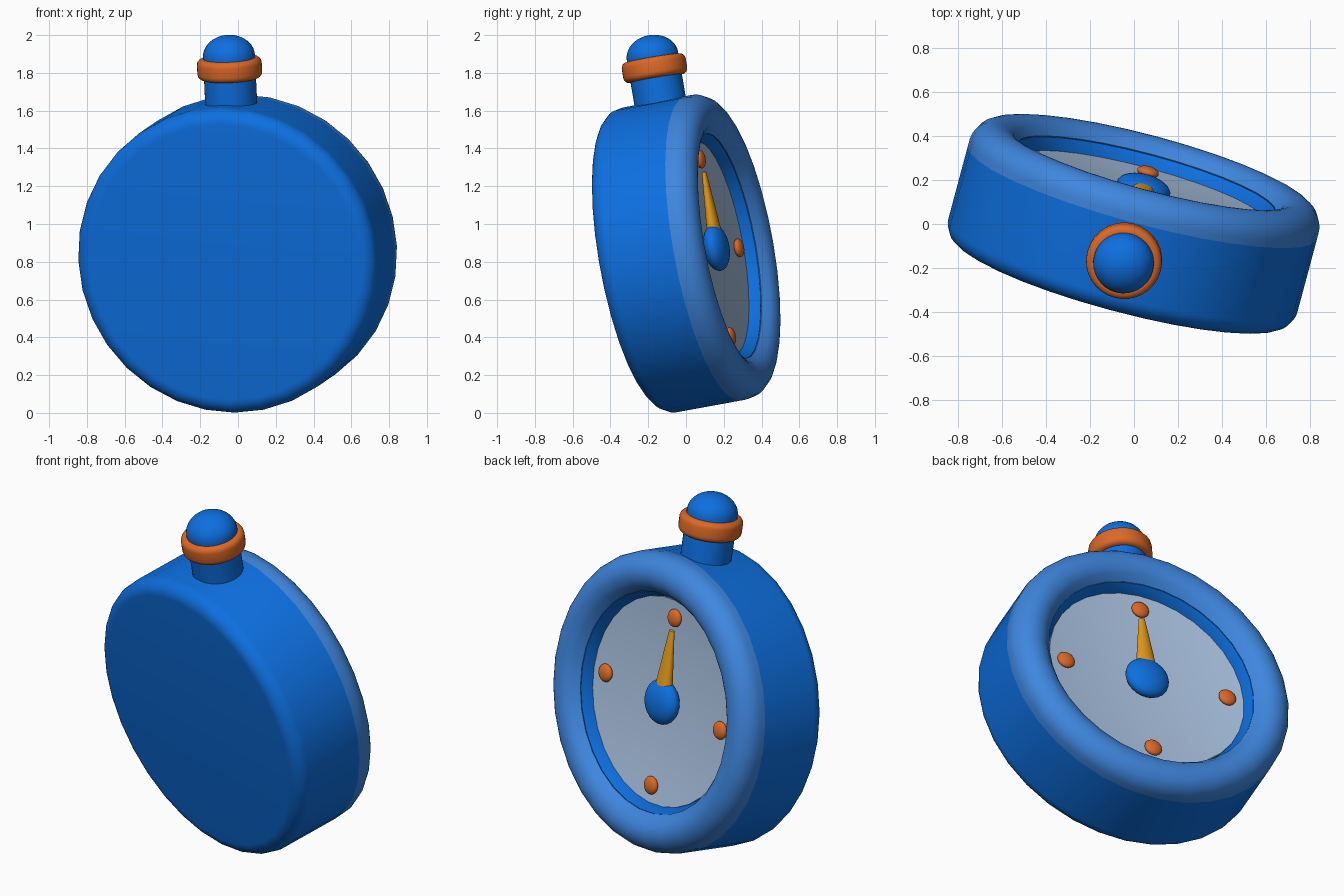
import bpy, bmesh, math
from mathutils import Matrix, Vector

if "Cube" in bpy.data.objects:
    bpy.data.objects.remove(bpy.data.objects["Cube"])


def material(name, colour):
    m = bpy.data.materials.new(name)
    m.use_nodes = True
    m.diffuse_color = (*colour, 1)
    m.node_tree.nodes["Principled BSDF"].inputs["Base Color"].default_value = (*colour, 1)
    return m


BLUE = material("blue", (0.004, 0.16, 0.75))
RIM_BLUE = material("rim blue", (0.05, 0.24, 0.74))
PALE = material("pale blue grey", (0.40, 0.54, 0.75))
ORANGE = material("orange", (0.72, 0.14, 0.02))
YELLOW = material("amber", (0.75, 0.31, 0.01))

# Whole model leans back and is turned; FACE maps a lathe axis to the dial direction
TILT = (Matrix.Translation((0, 0, 0.845)) @ Matrix.Rotation(math.radians(-15), 4, "Z")
        @ Matrix.Rotation(math.radians(10), 4, "X"))
FACE = Matrix.Rotation(math.radians(-90), 4, "X")


def finish(name, bm, mat, local, angle=30):
    bmesh.ops.remove_doubles(bm, verts=bm.verts, dist=0.0001)
    bmesh.ops.recalc_face_normals(bm, faces=bm.faces)
    bm.transform(TILT @ local)
    mesh = bpy.data.meshes.new(name)
    bm.to_mesh(mesh)
    bm.free()
    mesh.materials.append(mat)
    obj = bpy.data.objects.new(name, mesh)
    bpy.context.collection.objects.link(obj)
    bpy.ops.object.select_all(action="DESELECT")
    obj.select_set(True)
    bpy.context.view_layer.objects.active = obj
    bpy.ops.object.shade_smooth_by_angle(angle=math.radians(angle))


def lathe(name, profile, mat, local, angle=30, closed=False):
    """Turn a (radius, height) profile around the local z axis."""
    bm = bmesh.new()
    vs = [bm.verts.new((r, 0, h)) for r, h in profile]
    pairs = list(zip(vs, vs[1:])) + ([(vs[-1], vs[0])] if closed else [])
    edges = [bm.edges.new(p) for p in pairs]
    bmesh.ops.spin(bm, geom=vs + edges, cent=(0, 0, 0), axis=(0, 0, 1),
                   angle=math.tau, steps=32, use_merge=True)
    finish(name, bm, mat, local, angle)


def arc(r, h, rx, rz, start, end, steps):
    angles = [math.radians(start + (end - start) * i / steps) for i in range(steps + 1)]
    return [(r + rx * math.cos(a), h + rz * math.sin(a)) for a in angles]


def ellipsoid(name, centre, radius, thickness, mat):
    bm = bmesh.new()
    bmesh.ops.create_uvsphere(bm, u_segments=24, v_segments=16, radius=radius)
    finish(name, bm, mat, Matrix.Translation(centre) @ FACE
           @ Matrix.Diagonal((1, 1, thickness / radius, 1)))


# Case: rounded back, straight side, recessed front
lathe("case", [(0, -0.28)] + arc(0.74, -0.2, 0.08, 0.08, -90, 0, 8)
      + [(0.82, 0.15), (0.75, 0.2), (0.605, 0.22), (0.57, 0.15), (0.57, 0.09), (0, 0.09)],
      BLUE, FACE)

# Rim: rounded ring with an inner chamfer
lathe("rim", [(0.82, 0.15)] + arc(0.71, 0.18, 0.11, 0.11, 0, 120, 12)
      + [(0.638, 0.264), (0.605, 0.225), (0.63, 0.19), (0.78, 0.15)],
      RIM_BLUE, FACE, angle=18, closed=True)

# Dial: shallow bowl
dial = [(0.573 * i / 8, 0.125 + 0.04 * (i / 8) ** 2) for i in range(9)]
lathe("dial", dial + [(0.573, 0.1), (0, 0.1)], PALE, FACE)

# Hour markers
for i, name in enumerate(("top", "left", "bottom", "right")):
    a = math.tau * i / 4
    ellipsoid(name + "_marker", Vector((0.477 * math.sin(a), 0.165, 0.477 * math.cos(a))),
              0.05, 0.025, ORANGE)

# Hub and tapered needle
ellipsoid("hub", Vector((0, 0.17, 0)), 0.125, 0.063, BLUE)
lathe("needle", [(0, 0), (0.068, 0), (0.018, 0.405), (0, 0.412)], YELLOW,
      Matrix.Translation((0, 0.172, 0)) @ Matrix.Diagonal((1, 0.65, 1, 1)))

# Crown: stem with domed cap, and a collar around it
lathe("crown", [(0, 0.72), (0.138, 0.72), (0.138, 1.05)]
      + arc(0, 1.06, 0.138, 0.112, 0, 90, 10), BLUE, Matrix.Identity(4))
lathe("collar", [(0.13, 0.94)] + arc(0.142, 0.97, 0.03, 0.03, -90, 0, 4)
      + arc(0.142, 1.02, 0.03, 0.03, 0, 90, 4) + [(0.13, 1.05)],
      ORANGE, Matrix.Identity(4), closed=True)
